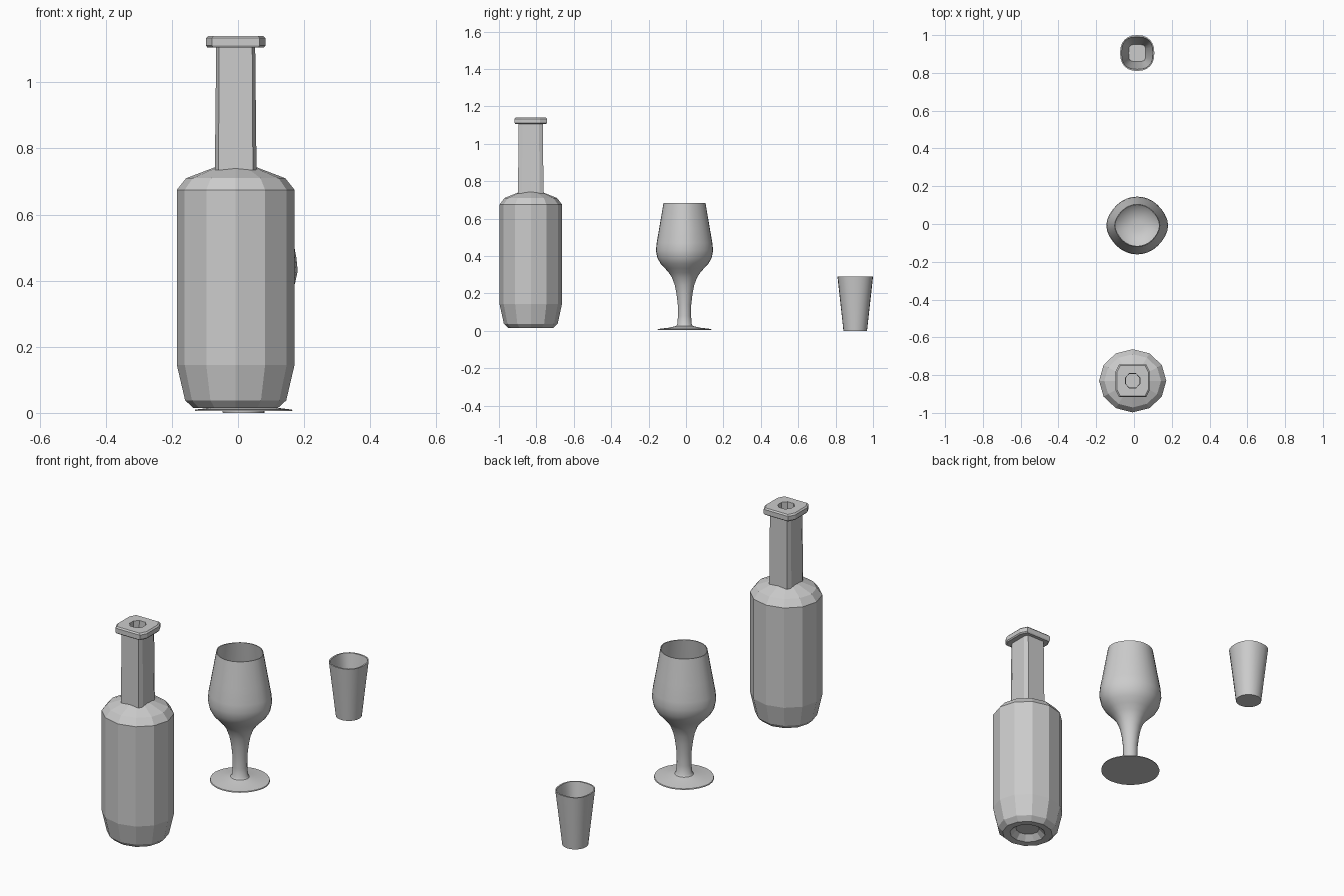
import bpy, bmesh
from math import sin, cos, pi, copysign, radians

if "Cube" in bpy.data.objects:
    bpy.data.objects.remove(bpy.data.objects["Cube"])


def loft(name, center, rings, cap_start=False, cap_end=False, smooth=None):
    """Skin a list of closed rings of (x, y, z) points into one object."""
    bm = bmesh.new()
    rows = [[bm.verts.new(p) for p in ring] for ring in rings]
    n = len(rows[0])
    for a, b in zip(rows, rows[1:]):
        for i in range(n):
            j = (i + 1) % n
            bm.faces.new((a[i], a[j], b[j], b[i]))
    if cap_start:
        bm.faces.new(rows[0][::-1])
    if cap_end:
        bm.faces.new(rows[-1])
    me = bpy.data.meshes.new(name)
    bm.to_mesh(me)
    bm.free()
    ob = bpy.data.objects.new(name, me)
    ob.location = (center[0], center[1], 0)
    bpy.context.collection.objects.link(ob)
    if smooth:
        bpy.ops.object.select_all(action='DESELECT')
        bpy.context.view_layer.objects.active = ob
        ob.select_set(True)
        bpy.ops.object.shade_smooth_by_angle(angle=radians(smooth))
    return ob


def ring(rx, ry, z, n, power=2.0, point=0.0):
    """Superellipse ring; point > 0 pulls the +x and -x ends outward."""
    pts = []
    for i in range(n):
        c, s = cos(2 * pi * i / n), sin(2 * pi * i / n)
        x = rx * copysign(abs(c) ** (2 / power), c) * (1 + point * c ** 8)
        pts.append((x, ry * copysign(abs(s) ** (2 / power), s), z))
    return pts


def octagon(a, b, c, d, z):
    """Square with cut corners: (a, b) on the x sides, (c, d) on the y sides."""
    q = [(a, b), (c, d), (-c, d), (-a, b), (-a, -b), (-c, -d), (c, -d), (a, -b)]
    return [(x, y, z) for x, y in q]


# Bottle body: faceted twelve-sided shell with recessed base
bottle = (-0.007, -0.83)
body = [(0.045, 0.06), (0.017, 0.09), (0.015, 0.128), (0.038, 0.153),
        (0.145, 0.178), (0.675, 0.178), (0.71, 0.150), (0.742, 0.066)]
loft("bottle_body", bottle,
     [ring(r, r * 0.94, z, 12) for z, r in body], cap_start=True)

# Bottle neck and collar: chamfered square sections with a mouth hole
loft("bottle_neck", bottle, [
    octagon(0.063, 0.046, 0.052, 0.068, 0.735),
    octagon(0.059, 0.045, 0.050, 0.065, 1.105),
    octagon(0.085, 0.048, 0.068, 0.082, 1.105),
    octagon(0.090, 0.050, 0.072, 0.086, 1.111),
    octagon(0.090, 0.050, 0.072, 0.086, 1.134),
    octagon(0.083, 0.046, 0.066, 0.080, 1.141),
    octagon(0.038, 0.016, 0.018, 0.038, 1.141),
    octagon(0.036, 0.016, 0.018, 0.036, 1.07)])

# Stemmed glass: foot, stem and hollow bowl in one lathed profile
goblet = [(0.005, 0.144), (0.010, 0.142), (0.017, 0.085), (0.026, 0.045),
          (0.035, 0.039), (0.08, 0.035), (0.14, 0.036), (0.20, 0.043),
          (0.245, 0.052), (0.285, 0.067), (0.31, 0.083), (0.335, 0.105),
          (0.36, 0.128), (0.39, 0.145), (0.43, 0.153), (0.47, 0.149),
          (0.55, 0.135), (0.685, 0.112),
          (0.685, 0.108), (0.55, 0.131), (0.47, 0.145), (0.43, 0.149),
          (0.39, 0.141), (0.36, 0.123), (0.335, 0.098), (0.315, 0.065),
          (0.307, 0.03)]
loft("stemmed_glass", (0.017, -0.008),
     [ring(r, r, z, 32, point=0.03 if z < 0.3 else 0.07) for z, r in goblet],
     cap_start=True, cap_end=True, smooth=35)

# Small tumbler: round base opening to a squarer rim, square inside
loft("small_tumbler", (0.017, 0.905), [
    ring(0.063, 0.063, 0.0, 24),
    ring(0.077, 0.079, 0.145, 24, 2.15),
    ring(0.091, 0.095, 0.29, 24, 2.3),
    ring(0.083, 0.086, 0.29, 24, 2.6),
    ring(0.045, 0.045, 0.03, 24, 4.0)],
    cap_start=True, cap_end=True, smooth=25)
